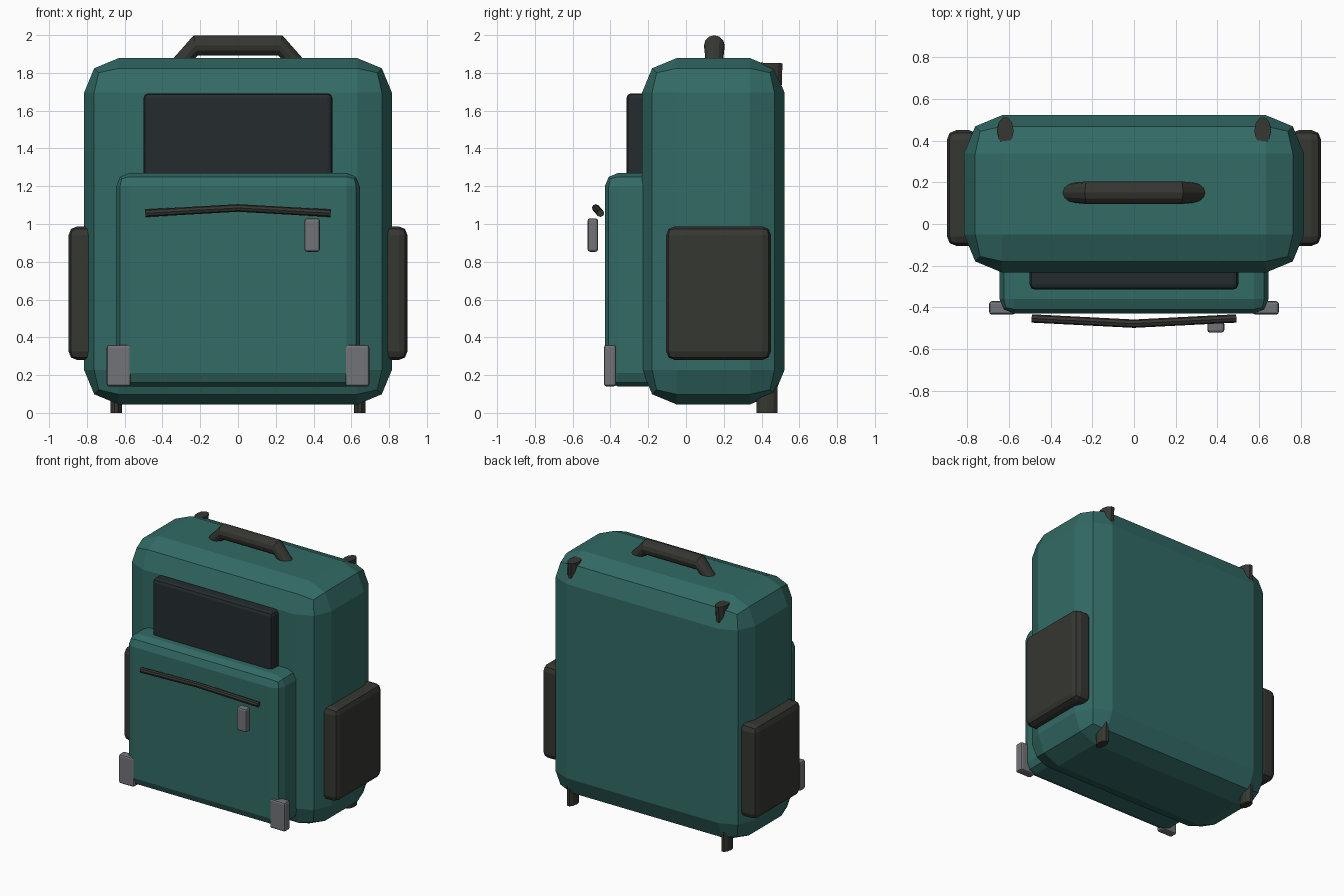
import bpy, bmesh, math
from mathutils import Vector

if "Cube" in bpy.data.objects:
    bpy.data.objects.remove(bpy.data.objects["Cube"])


def material(name, rgb):
    m = bpy.data.materials.new(name)
    m.diffuse_color = (*rgb, 1)
    m.use_nodes = True
    m.node_tree.nodes["Principled BSDF"].inputs["Base Color"].default_value = m.diffuse_color
    return m


TEAL = material("teal_fabric", (0.032, 0.145, 0.13))
DARK = material("dark_webbing", (0.036, 0.038, 0.031))
PANEL = material("dark_panel", (0.018, 0.025, 0.028))
METAL = material("grey_metal", (0.17, 0.175, 0.19))


def finish(name, bm, mat):
    bmesh.ops.recalc_face_normals(bm, faces=bm.faces)
    me = bpy.data.meshes.new(name)
    bm.to_mesh(me)
    bm.free()
    me.materials.append(mat)
    ob = bpy.data.objects.new(name, me)
    bpy.context.collection.objects.link(ob)
    return ob


def box(name, xs, ys, zs, bevel, mat, segments=2):
    """Bevelled box given by its extents on each axis."""
    bm = bmesh.new()
    bmesh.ops.create_cube(bm, size=1)
    for v in bm.verts:
        v.co = [(a + b) / 2 + c * (b - a) for (a, b), c in zip((xs, ys, zs), v.co)]
    bmesh.ops.bevel(bm, geom=bm.edges[:], offset=bevel, segments=segments,
                    profile=0.5, affect='EDGES')
    return finish(name, bm, mat)


def tube(name, path, radii, mat, sides=10):
    """Sweep an ellipse along a path; radii = (across, along y) per point."""
    bm = bmesh.new()
    pts = [Vector(p) for p in path]
    rings = []
    for i, p in enumerate(pts):
        t = (pts[min(i + 1, len(pts) - 1)] - pts[max(i - 1, 0)]).normalized()
        u = Vector((0, 1, 0)).cross(t).normalized()
        w = t.cross(u)
        ru, rw = radii[i]
        rings.append([bm.verts.new(p + u * ru * math.cos(a) + w * rw * math.sin(a))
                      for a in (2 * math.pi * k / sides for k in range(sides))])
    for r, s in zip(rings, rings[1:]):
        for k in range(sides):
            j = (k + 1) % sides
            bm.faces.new((r[k], r[j], s[j], s[k]))
    bm.faces.new(rings[0])
    bm.faces.new(rings[-1])
    return finish(name, bm, mat)


# Main pack, front pocket and dark front panel
box("pack_body", (-0.815, 0.815), (-0.233, 0.522), (0.045, 1.878), 0.183, TEAL)
box("front_pocket", (-0.645, 0.645), (-0.43, -0.13), (0.14, 1.27), 0.07, TEAL)
box("front_panel", (-0.5, 0.5), (-0.315, -0.15), (1.1, 1.692), 0.025, PANEL)

# Zip line and its pull tab
tube("pocket_zip", [(-0.49, -0.453, 1.057), (0, -0.478, 1.085), (0.49, -0.453, 1.057)],
     [(0.02, 0.02)] * 3, DARK, 8)
box("zip_pull", (0.352, 0.433), (-0.521, -0.466), (0.853, 1.03), 0.013, METAL)

# Carry handle
tube("carry_handle",
     [(-0.31, 0.15, 1.85), (-0.225, 0.15, 1.945), (0.225, 0.15, 1.945), (0.31, 0.15, 1.85)],
     [(0.042, 0.045), (0.055, 0.055), (0.055, 0.055), (0.042, 0.045)], DARK, 12)

# Paired side pockets, corner clips and back straps
for side, s in (("left", -1), ("right", 1)):
    def mx(a, b):
        return tuple(sorted((s * a, s * b)))
    box(side + "_side_pocket", mx(0.745, 0.897), (-0.105, 0.45), (0.28, 0.987), 0.045, DARK)
    box(side + "_corner_clip", mx(0.568, 0.695), (-0.434, -0.37), (0.14, 0.36), 0.013, METAL)
    tube(side + "_back_strap",
         [(s * 0.617, 0.448, 1.852), (s * 0.63, 0.435, 1.3), (s * 0.64, 0.43, 0.6),
          (s * 0.645, 0.428, 0.0)],
         [(0.04, 0.066), (0.036, 0.06), (0.034, 0.058), (0.031, 0.058)], DARK, 10)
